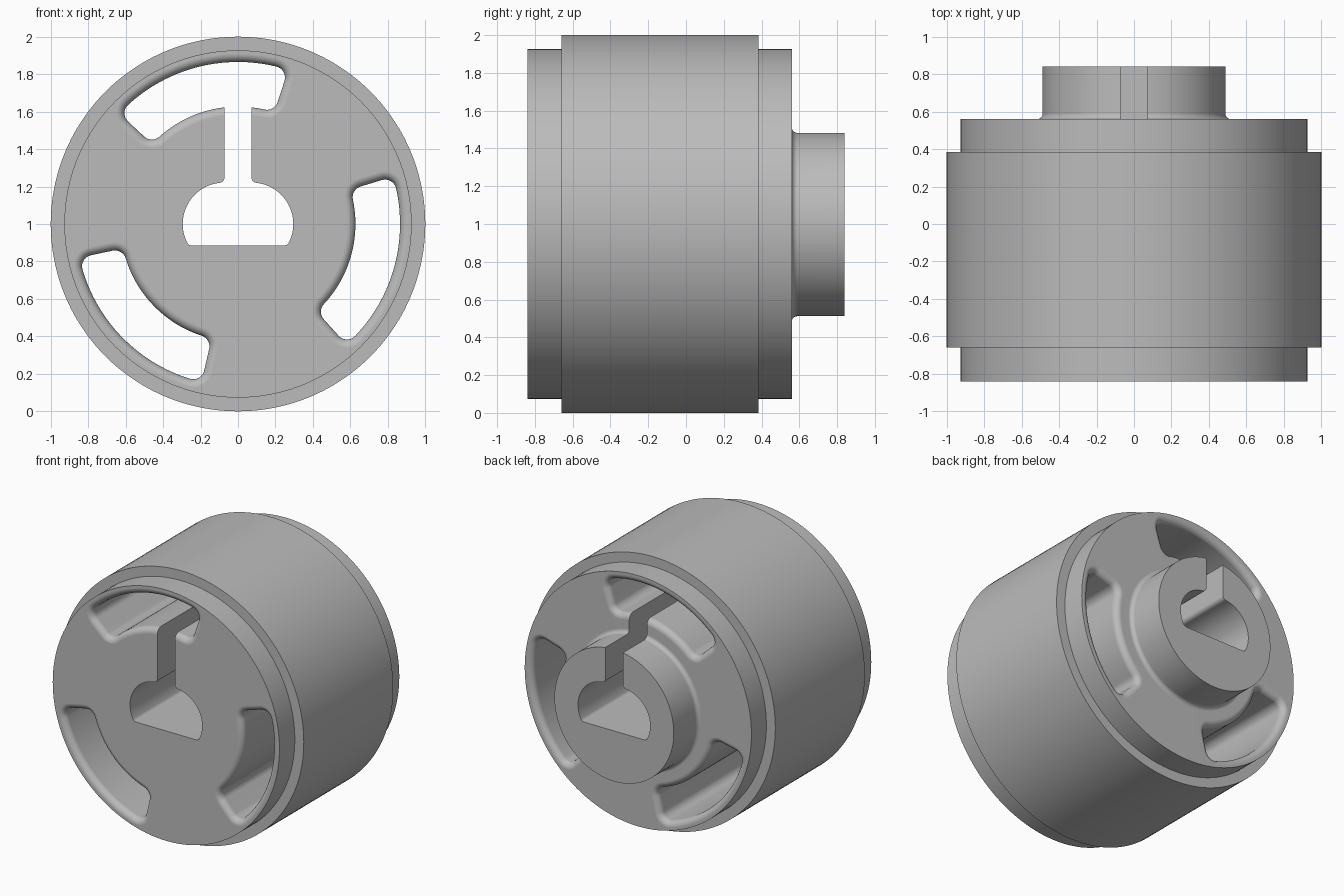
import bpy, bmesh
from math import sin, cos, asin, atan2, pi, radians, sqrt

cube = bpy.data.objects.get("Cube")
if cube:
    bpy.data.objects.remove(cube, do_unlink=True)

FRONT, FACE, BACK = -0.84, 0.56, 0.84   # front face, rear flange face, hub end
AXIS_Z = 1.0


def loft(name, rings):
    """Skin a list of (y, [(x, z), ...]) rings and cap both ends."""
    bm = bmesh.new()
    loops = [[bm.verts.new((x, y, z + AXIS_Z)) for x, z in pts] for y, pts in rings]
    for a, b in zip(loops, loops[1:]):
        for i in range(len(a)):
            j = (i + 1) % len(a)
            bm.faces.new((a[i], a[j], b[j], b[i]))
    bm.faces.new(loops[0])
    bm.faces.new(loops[-1])
    bmesh.ops.recalc_face_normals(bm, faces=bm.faces)
    mesh = bpy.data.meshes.new(name)
    bm.to_mesh(mesh)
    bm.free()
    obj = bpy.data.objects.new(name, mesh)
    bpy.context.collection.objects.link(obj)
    return obj


def angles(a, b, n):
    return [a + (b - a) * i / n for i in range(n + 1)]


def arc(cx, cz, r, a, b, n):
    return [(cx + r * cos(t), cz + r * sin(t)) for t in angles(a, b, n)]


def slot_outline(a0, a1, inner, outer, c, grow):
    """Curved slot with rounded corners, enlarged evenly by grow."""
    ro, ri = outer - c, inner + c
    do, di = asin(c / ro), asin(c / ri)
    q = pi / 2
    pts = arc(0, 0, outer + grow, a0 + do, a1 - do, 32)
    corners = [(ro, a1 - do, a1 - do, a1 + q), (ri, a1 - di, a1 + q, a1 - di + pi),
               (ri, a0 + di, a0 + di + pi, a0 + 3 * q), (ro, a0 + do, a0 - q, a0 + do)]
    for k, (r, at, s, e) in enumerate(corners):
        if k == 2:
            pts += arc(0, 0, inner - grow, a1 - di, a0 + di, 32)[1:-1]
        pts += arc(r * cos(at), r * sin(at), c + grow, s, e, 8)[k == 0:]
    return pts[:-1]


# Stepped drum with a filleted hub behind it
hub_r, hub_fillet = 0.488, 0.03
profile = [(FRONT, 0.927), (-0.66, 0.927), (-0.66, 1.0), (0.385, 1.0),
           (0.385, 0.927), (FACE, 0.927)]
for t in angles(0, pi / 2, 6):
    profile.append((FACE + hub_fillet * (1 - cos(t)), hub_r + hub_fillet * (1 - sin(t))))
profile.append((BACK, hub_r))
body = loft("coupling_body", [(y, arc(0, 0, r, 0, 2 * pi, 144)[:-1]) for y, r in profile])

cutters = []

# Three through slots whose rims are rounded on both faces
rim = 0.045
flare = [(rim * (1 - cos(t)), rim * (1 - sin(t))) for t in angles(0, pi / 2, 8)]
stations = [(FRONT - 0.05, rim)] + [(FRONT + d, g) for d, g in flare]
stations += [(FACE - d, g) for d, g in reversed(flare)] + [(FACE + 0.05, rim)]
for k in range(3):
    start = radians(72 + 120 * k)
    rings = [(y, slot_outline(start, start + radians(65), 0.627, 0.865, 0.06, g))
             for y, g in stations]
    cutters.append(loft("slot_cutter", rings))

# Flat-bottomed bore joined to the upper slot by a narrow slit
cx, r, f, flat, half_slit = 0.074, 0.221, 0.03, -0.115, 0.072
low_x, low_z = cx + sqrt((r - f) ** 2 - (flat + f) ** 2), flat + f
top_x = half_slit + f
top_z = sqrt((r + f) ** 2 - (top_x - cx) ** 2)
low_a = atan2(low_z, low_x - cx)
top_a = atan2(top_z, top_x - cx)
right = arc(low_x, low_z, f, -pi / 2, low_a, 6)
right += arc(cx, 0, r, low_a, top_a, 24)[1:]
right += arc(top_x, top_z, f, top_a + pi, pi, 6)[1:]
right.append((half_slit, 0.72))
outline = right + [(-x, z) for x, z in reversed(right)]
cutters.append(loft("bore_cutter", [(FRONT - 0.1, outline), (BACK + 0.1, outline)]))

# Cut the openings, then discard the cutters
bpy.context.view_layer.objects.active = body
body.select_set(True)
for cutter in cutters:
    cutter.hide_render = True
    mod = body.modifiers.new("cut", "BOOLEAN")
    mod.operation = "DIFFERENCE"
    mod.solver = "EXACT"
    mod.object = cutter
    bpy.ops.object.modifier_apply(modifier=mod.name)
    bpy.data.objects.remove(cutter, do_unlink=True)

# Smooth curved walls, crisp steps, flat end faces
bpy.ops.object.shade_smooth_by_angle(angle=radians(30))
weighted = body.modifiers.new("weighted_normals", "WEIGHTED_NORMAL")
weighted.keep_sharp = True

# Plain grey finish
grey = bpy.data.materials.new("machined_grey")
grey.use_nodes = True
color = (0.5, 0.5, 0.5, 1.0)
grey.diffuse_color = color
grey.node_tree.nodes["Principled BSDF"].inputs["Base Color"].default_value = color
body.data.materials.clear()
body.data.materials.append(grey)
